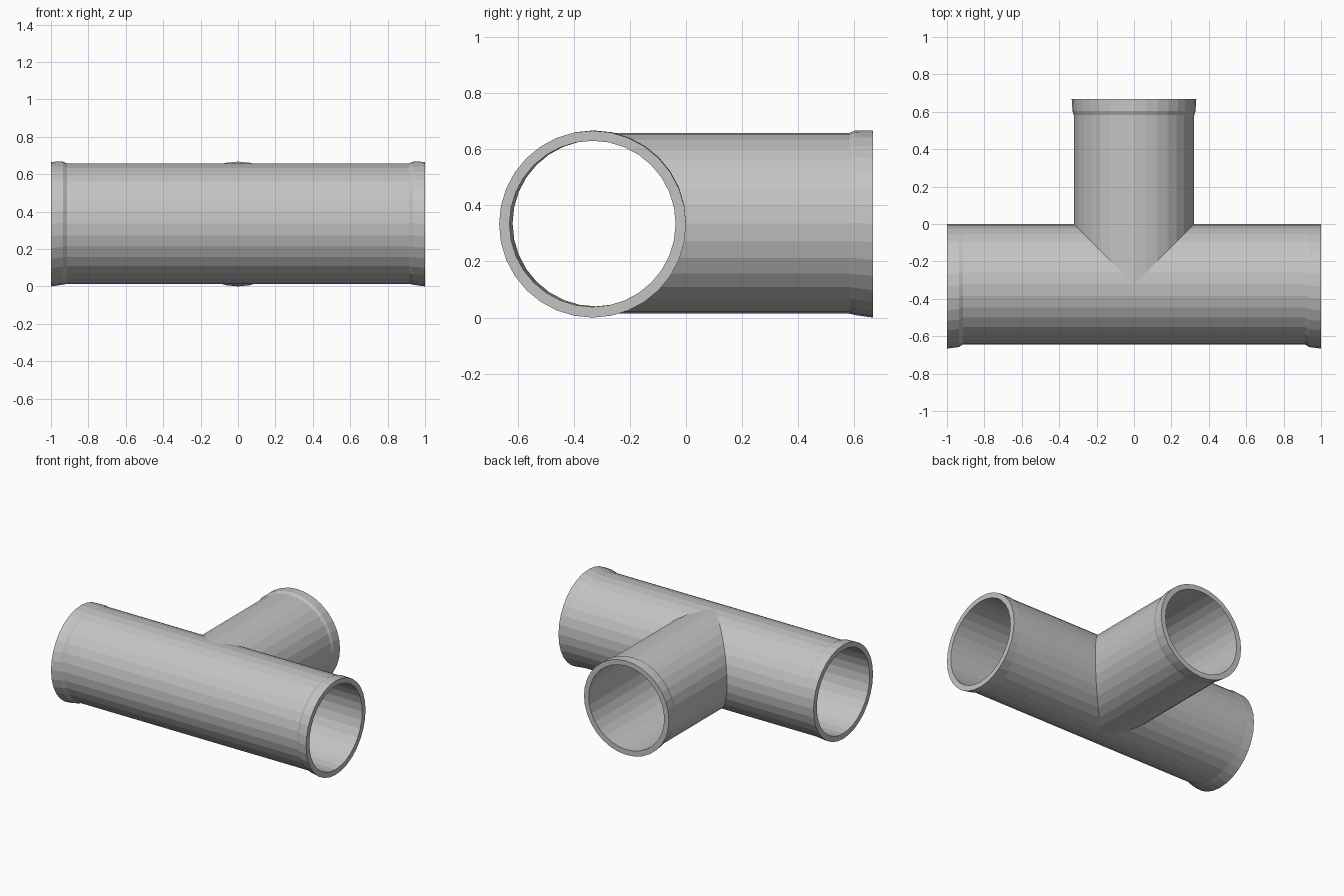
import bpy
import bmesh
from math import cos, sin, tau

cube = bpy.data.objects.get("Cube")
if cube:
    bpy.data.objects.remove(cube, do_unlink=True)

SIDES = 32
AXIS_Y, AXIS_Z = -0.322, 0.336      # where the pipe axes cross
PIPE_R, BORE_R = 0.322, 0.296

grey = bpy.data.materials.new("pipe grey")
grey.use_nodes = True
colour = (0.55, 0.55, 0.55, 1)
grey.diffuse_color = colour
grey.node_tree.nodes["Principled BSDF"].inputs["Base Color"].default_value = colour

bm = bmesh.new()


def ring(place, along, radius, side=0.0, up=0.0):
    """Circle of vertices; along is a distance or a rule giving the mitre cut."""
    verts = []
    for i in range(SIDES):
        a = tau * i / SIDES
        v, z = radius * cos(a), radius * sin(a)
        u = along(v) if callable(along) else along
        verts.append(bm.verts.new(place(u, v + side, z + up + AXIS_Z)))
    return verts


def arm(place, mitre, collar, end, side):
    """Hollow arm: outer wall, flared collar, rim and bore, in one loft."""
    rings = [
        ring(place, mitre, PIPE_R),
        ring(place, end - collar, PIPE_R),
        ring(place, end - collar * 0.75, 0.329, side * 0.65, 0.002),
        ring(place, end, 0.333, side, -0.003),
        ring(place, end, BORE_R, side, -0.002),
        ring(place, mitre, BORE_R),
    ]
    for a, b in zip(rings, rings[1:]):
        for i in range(SIDES):
            j = (i + 1) % SIDES
            bm.faces.new((a[i], a[j], b[j], b[i]))


# Straight run, left and right arms
for sign in (1, -1):
    arm(lambda u, v, z: (sign * u, AXIS_Y + v, z),
        lambda v: max(0.0, v), 0.085, 1.0, -0.011)

# Branch towards the back
arm(lambda u, v, z: (v, AXIS_Y + u, z), abs, 0.085, 0.667 - AXIS_Y, 0.0)

# Weld the mitred seams into one shell
bmesh.ops.remove_doubles(bm, verts=bm.verts, dist=0.0005)
bmesh.ops.recalc_face_normals(bm, faces=bm.faces)

mesh = bpy.data.meshes.new("tee_pipe")
bm.to_mesh(mesh)
bm.free()
mesh.materials.append(grey)
pipe = bpy.data.objects.new("tee_pipe", mesh)
bpy.context.collection.objects.link(pipe)
